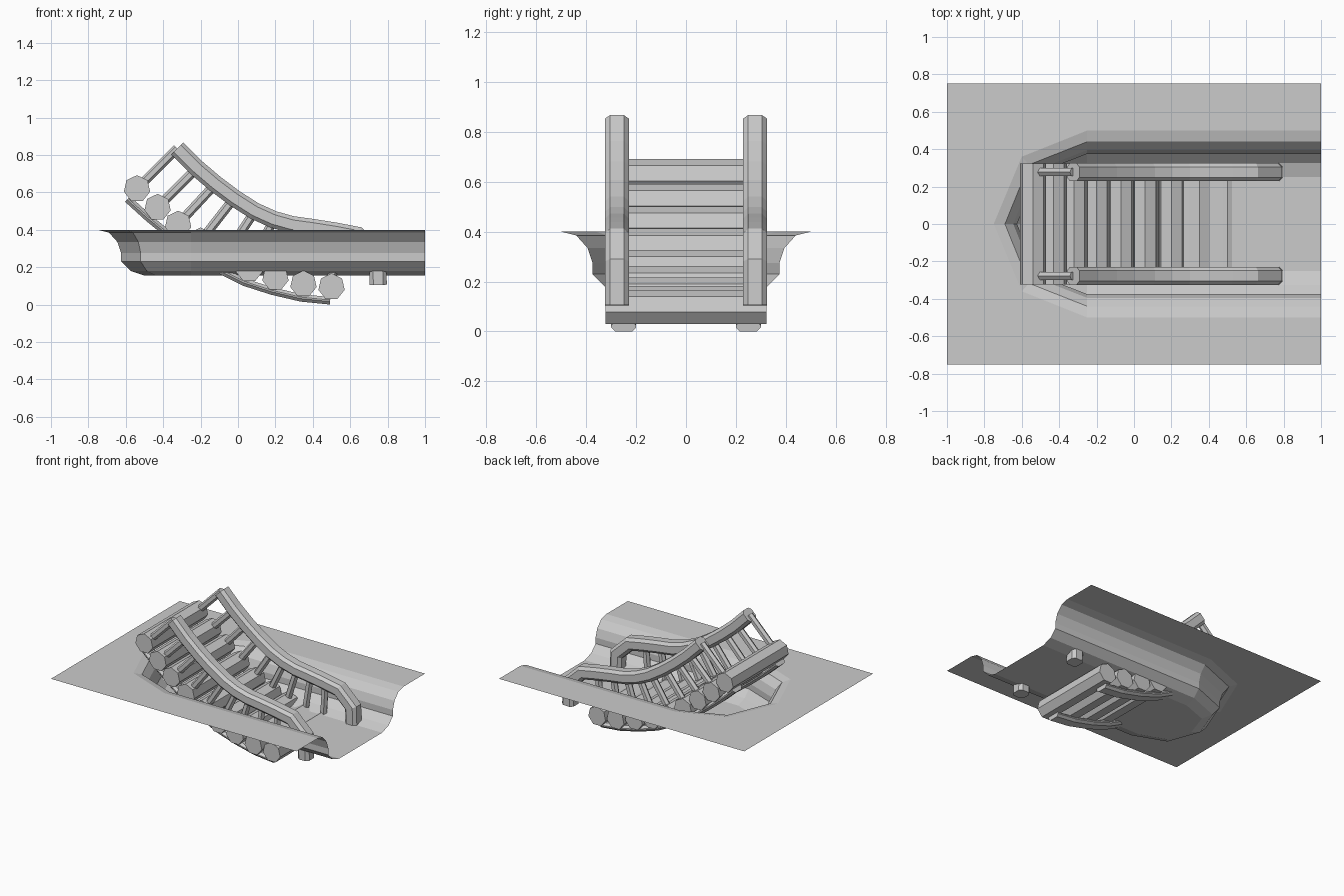
import bpy, bmesh, math
from mathutils import Vector

if "Cube" in bpy.data.objects:
    bpy.data.objects.remove(bpy.data.objects["Cube"], do_unlink=True)

grey = bpy.data.materials.new("plain_grey")
grey.use_nodes = True
COLOUR = (0.6, 0.6, 0.6, 1)
grey.diffuse_color = COLOUR
grey.node_tree.nodes["Principled BSDF"].inputs["Base Color"].default_value = COLOUR


def finish(bm, name, recalc=True):
    if recalc:
        bmesh.ops.recalc_face_normals(bm, faces=bm.faces)
    mesh = bpy.data.meshes.new(name)
    bm.to_mesh(mesh)
    bm.free()
    mesh.materials.append(grey)
    obj = bpy.data.objects.new(name, mesh)
    bpy.context.collection.objects.link(obj)
    return obj


def loft(bm, rings):
    """Closed rings joined by quads and capped at both ends."""
    loops = [[bm.verts.new(p) for p in ring] for ring in rings]
    n = len(loops[0])
    for a, b in zip(loops, loops[1:]):
        for i in range(n):
            j = (i + 1) % n
            bm.faces.new((a[i], a[j], b[j], b[i]))
    bm.faces.new(loops[0])
    bm.faces.new(loops[-1])


def normals(path):
    """Mitred normals of an (x, z) path, pointing to its upper side."""
    pts = [Vector(p) for p in path]
    segs = [(b - a).normalized() for a, b in zip(pts, pts[1:])]
    result = []
    for i in range(len(pts)):
        before, after = segs[max(i - 1, 0)], segs[min(i, len(segs) - 1)]
        t = (before + after).normalized()
        result.append(Vector((-t.y, t.x)) / max(t.dot(after), 0.5))
    return result


def swept_bar(name, path, y, half_w, half_h, chamfer):
    """Chamfered beam following an (x, z) path."""
    w, h, c = half_w, half_h, chamfer
    quarter = [(w, h - c), (w - c, h)]
    section = quarter + [(-a, b) for a, b in reversed(quarter)]
    section += [(-a, -b) for a, b in section]
    rings = []
    for p, n in zip(path, normals(path)):
        rings.append([(p[0] + n.x * v, y + u, p[1] + n.y * v) for u, v in section])
    bm = bmesh.new()
    loft(bm, rings)
    return finish(bm, name)


def rod(name, start, end, radius, sides, turn=0):
    """Straight prism between two points."""
    a, b = Vector(start), Vector(end)
    axis = (b - a).normalized()
    side = Vector((0, 0, 1)) if abs(axis.y) > 0.9 else Vector((0, 1, 0))
    other = axis.cross(side)
    spokes = [side * math.cos(t) * radius + other * math.sin(t) * radius
              for t in (turn + math.tau * i / sides for i in range(sides))]
    bm = bmesh.new()
    loft(bm, [[a + s for s in spokes], [b + s for s in spokes]])
    return finish(bm, name)


# Ground sheet with a sunken channel: inset distance and height of each ring
BANK = [(0, 0.4), (0.06, 0.385), (0.105, 0.335), (0.125, 0.275),
        (0.125, 0.23), (0.175, 0.18), (0.25, 0.155)]


def channel_ring(d, z):
    half = [(1, 0.5 - d), (-0.25, 0.5 - d), (-0.6 + 0.64 * d, 0.36 - 0.72 * d)]
    ring = half + [(-0.75 + d, 0)] + [(x, -y) for x, y in reversed(half)]
    return [(x, y, z) for x, y in ring]


rings = [channel_ring(d, z) for d, z in BANK]
border = [(1, 0.75), (-0.25, 0.75), (-1, 0.75), (-1, 0), (-1, -0.75), (-0.25, -0.75), (1, -0.75)]
rings.insert(0, [(x, y, 0.4) for x, y in border])
bm = bmesh.new()
loops = [[bm.verts.new(p) for p in ring] for ring in rings]
for a, b in zip(loops, loops[1:]):
    for i in range(len(a) - 1):
        bm.faces.new((a[i], a[i + 1], b[i + 1], b[i]))
bm.faces.new(loops[-1])
finish(bm, "ground_with_channel", recalc=False)

# Log centres and matching rail points, from the high end to the low end
LOGS = [(-0.54, 0.62), (-0.43, 0.52), (-0.32, 0.43), (-0.2, 0.34), (-0.07, 0.255),
        (0.06, 0.19), (0.2, 0.145), (0.35, 0.11), (0.5, 0.095)]
RAIL = [(-0.325, 0.835), (-0.22, 0.73), (-0.12, 0.645), (-0.02, 0.57), (0.09, 0.5),
        (0.19, 0.455), (0.29, 0.427), (0.4, 0.412), (0.52, 0.393)]
RAIL_END = [(0.64, 0.37), (0.745, 0.27), (0.75, 0.105)]

# Seven-sided deck logs
for i, (x, z) in enumerate(LOGS):
    rod(f"deck_log_{i + 1}", (x, -0.323, z), (x, 0.323, z), 0.072, 7)

# Side frames: stringer under the logs, handrail and balusters
stringer = [(p[0] - n.x * 0.075, p[1] - n.y * 0.075) for p, n in zip(LOGS, normals(LOGS))]
for side, s in (("left", 1), ("right", -1)):
    swept_bar(f"stringer_{side}", stringer, s * 0.25, 0.05, 0.02, 0.016)
    swept_bar(f"handrail_{side}", RAIL + RAIL_END, s * 0.277, 0.048, 0.046, 0.02)
    for i, (low, high) in enumerate(zip(LOGS, RAIL)):
        rod(f"baluster_{side}_{i + 1}", (low[0], s * 0.277, low[1]),
            (high[0], s * 0.277, high[1]), 0.025, 6, math.pi / 6)
